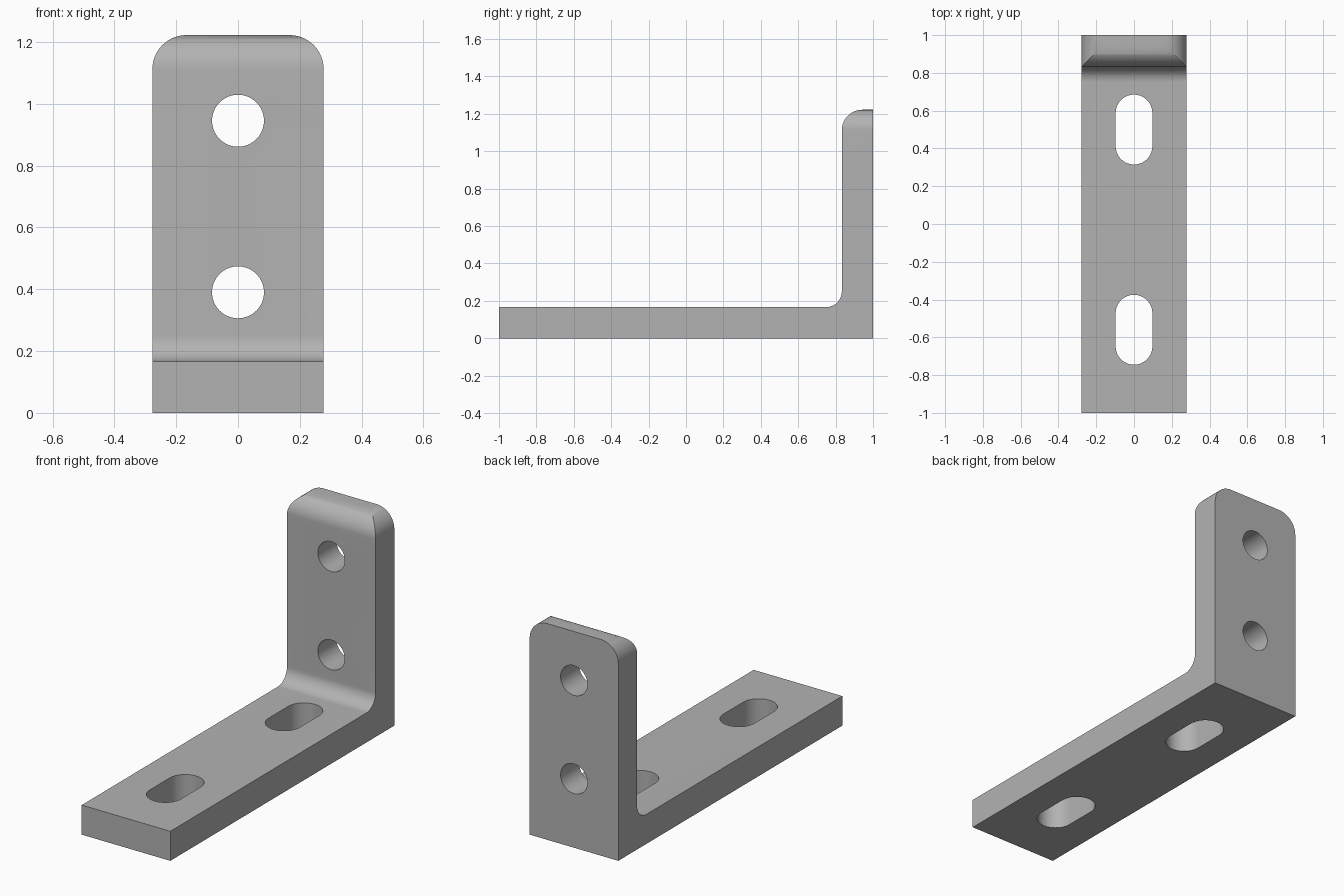
import bpy
import bmesh
from math import cos, sin, radians
from mathutils import Vector

if "Cube" in bpy.data.objects:
    bpy.data.objects.remove(bpy.data.objects["Cube"], do_unlink=True)

WIDTH, HEIGHT, THICK = 0.277, 1.222, 0.167
ROUND, FILLET = 0.11, 0.083

steel = bpy.data.materials.new("grey_steel")
steel.use_nodes = True
GREY = (0.45, 0.45, 0.45, 1)
steel.diffuse_color = GREY
steel.node_tree.nodes["Principled BSDF"].inputs["Base Color"].default_value = GREY


def arc(cu, cv, r, start, end, steps=16):
    angles = [radians(start + (end - start) * i / steps) for i in range(steps + 1)]
    return [(cu + r * cos(a), cv + r * sin(a)) for a in angles]


def prism(name, outline, axis, low, high):
    """Extrude a 2D outline along axis; the outline uses the other two axes in order."""
    def place(u, v):
        p = [u, v]
        p.insert(axis, low)
        return p
    bm = bmesh.new()
    face = bm.faces.new([bm.verts.new(place(u, v)) for u, v in outline])
    new = bmesh.ops.extrude_face_region(bm, geom=[face])["geom"]
    shift = Vector((0, 0, 0))
    shift[axis] = high - low
    bmesh.ops.translate(bm, vec=shift,
                        verts=[g for g in new if isinstance(g, bmesh.types.BMVert)])
    bmesh.ops.recalc_face_normals(bm, faces=bm.faces)
    mesh = bpy.data.meshes.new(name)
    bm.to_mesh(mesh)
    bm.free()
    mesh.materials.append(steel)
    obj = bpy.data.objects.new(name, mesh)
    bpy.context.collection.objects.link(obj)
    return obj


def combine(target, tool, operation):
    tool.hide_render = True
    mod = target.modifiers.new(tool.name, "BOOLEAN")
    mod.operation, mod.solver, mod.object = operation, "EXACT", tool
    bpy.ops.object.modifier_apply(modifier=mod.name)
    bpy.data.objects.remove(tool, do_unlink=True)


# L-shaped side profile with inner fillet and rounded top front edge
inner = 1 - THICK
side = [(-1, 0), (1, 0), (1, HEIGHT)]
side += arc(inner + ROUND, HEIGHT - ROUND, ROUND, 90, 180)
side += arc(inner - FILLET, THICK + FILLET, FILLET, 0, -90)
side += [(-1, THICK)]
bracket = prism("angle_bracket", side, 0, -WIDTH, WIDTH)
bpy.ops.object.select_all(action="DESELECT")
bracket.select_set(True)
bpy.context.view_layer.objects.active = bracket

# Rounded upper corners of the upright plate
front = [(-WIDTH, -0.1), (WIDTH, -0.1)]
front += arc(WIDTH - ROUND, HEIGHT - ROUND, ROUND, 0, 90)
front += arc(ROUND - WIDTH, HEIGHT - ROUND, ROUND, 90, 180)
combine(bracket, prism("corner_envelope", front, 1, -1.1, 1.1), "INTERSECT")

# Round bolt holes through the upright
for z in (0.39, 0.945):
    circle = arc(0, z, 0.084, 0, 360, 64)[:-1]
    combine(bracket, prism("bolt_hole", circle, 1, 0.7, 1.1), "DIFFERENCE")

# Long adjustment slots through the base
SLOT_R, SLOT_HALF = 0.097, 0.185
for y in (-0.56, 0.5):
    reach = SLOT_HALF - SLOT_R
    slot = arc(0, y + reach, SLOT_R, 0, 180, 32) + arc(0, y - reach, SLOT_R, 180, 360, 32)
    combine(bracket, prism("adjustment_slot", slot, 2, -0.1, 0.3), "DIFFERENCE")

bpy.ops.object.shade_smooth_by_angle(angle=radians(30))
